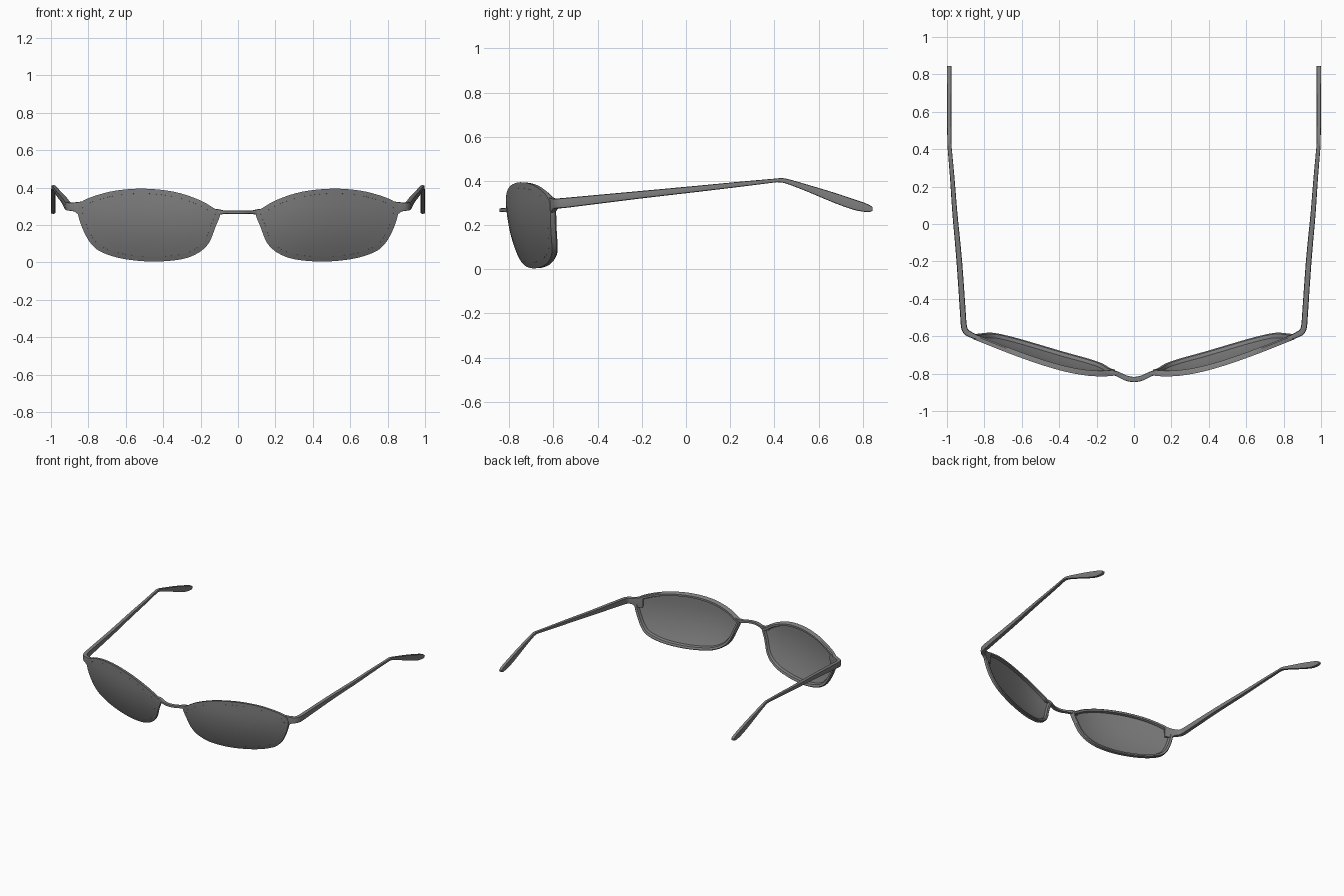
import bpy
from math import hypot
from mathutils import Vector

if "Cube" in bpy.data.objects:
    bpy.data.objects.remove(bpy.data.objects["Cube"])

grey = bpy.data.materials.new("smoke grey")
grey.use_nodes = True
grey.diffuse_color = (0.21, 0.21, 0.21, 1)
grey.node_tree.nodes["Principled BSDF"].inputs["Base Color"].default_value = (0.21, 0.21, 0.21, 1)


def make(name, verts, faces, mirror=True):
    mesh = bpy.data.meshes.new(name)
    mesh.from_pydata([tuple(v) for v in verts], [], faces)
    mesh.materials.append(grey)
    ob = bpy.data.objects.new(name, mesh)
    bpy.context.collection.objects.link(ob)
    bpy.ops.object.select_all(action='DESELECT')
    ob.select_set(True)
    bpy.context.view_layer.objects.active = ob
    bpy.ops.object.mode_set(mode='EDIT')
    bpy.ops.mesh.select_all(action='SELECT')
    bpy.ops.mesh.normals_make_consistent(inside=False)
    bpy.ops.object.mode_set(mode='OBJECT')
    bpy.ops.object.shade_smooth_by_angle(angle=0.6)
    if mirror:
        mod = ob.modifiers.new("mirror", 'MIRROR')
        mod.use_mirror_merge = False
    return ob


def spline(pts, steps, closed):
    """Catmull-Rom curve through points of any dimension."""
    n, out = len(pts), []
    get = (lambda i: pts[i % n]) if closed else (lambda i: pts[max(0, min(n - 1, i))])
    for i in range(n if closed else n - 1):
        a, b, c, d = (get(i + k) for k in (-1, 0, 1, 2))
        for s in range(steps):
            t = s / steps
            out.append([q + t / 2 * (r - p + t * (2 * p - 5 * q + 4 * r - u + t * (3 * (q - r) + u - p)))
                        for p, q, r, u in zip(a, b, c, d)])
    return out if closed else out + [list(pts[-1])]


def bridge(rings, size, loop=False):
    count = rings if loop else rings - 1
    return [(r * size + i, r * size + (i + 1) % size,
             (r + 1) % rings * size + (i + 1) % size, (r + 1) % rings * size + i)
            for r in range(count) for i in range(size)]


def sweep(name, stations, steps, mirror=True):
    """Loft a chamfered section; station = x, y, low z, high z, width."""
    path = spline(stations, steps, False)
    verts = []
    for i, (x, y, lo, hi, w) in enumerate(path):
        a, b = path[max(0, i - 1)], path[min(len(path) - 1, i + 1)]
        length = hypot(b[0] - a[0], b[1] - a[1])
        side = Vector((b[1] - a[1], a[0] - b[0], 0)) / length
        h = (hi - lo) / 2
        c = min(h, w / 2) * 0.4
        for u, v in ((1, 0), (1, 1), (0, 1), (-1, 1), (-1, 0), (-1, -1), (0, -1), (1, -1)):
            corner = 0.6 if u and v else 1
            verts.append(Vector((x, y, (lo + hi) / 2 + v * (h - c * (1 - corner)))) +
                         side * u * (w / 2 - c * (1 - corner)))
    faces = bridge(len(path), 8)
    faces += [tuple(range(8)), tuple(range(len(verts) - 8, len(verts)))]
    return make(name, verts, faces, mirror)


# Wrapped, swept-back surface shared by the lens and the rim
def surface(x, z, back=0.0):
    y = -0.957 + hypot(0.142, 0.45 * (x - 0.17)) + 0.8 * max(0, 0.32 - z) ** 2
    return Vector((x, y + back, z))


outline = spline([
    (.095, .262), (.13, .29), (.21, .335), (.34, .377), (.5, .394), (.65, .384), (.77, .354),
    (.84, .32), (.858, .275), (.835, .19), (.79, .105), (.73, .055), (.61, .018), (.45, .004),
    (.3, .017), (.21, .052), (.155, .105), (.12, .19)], 4, True)
N = len(outline)


def inset(d):
    pts = []
    for i, (x, z) in enumerate(outline):
        a, b = outline[i - 2], outline[(i + 2) % N]
        t = Vector((b[0] - a[0], b[1] - a[1])).normalized()
        pts.append((x + t.y * d, z - t.x * d))
    return pts


# Rim: closed ring, flush with the lens in front and deeper behind
rim = []
for d, back in ((.026, 0), (0, 0), (.002, .022), (.008, .03), (.022, .03), (.028, .014)):
    rim += [surface(x, z, back) for x, z in inset(d)]
make("rim", rim, bridge(6, N, True))

# Lens: concentric rings on the front and on the recessed back
cx, cz = 0.47, 0.2
scales = (0.02, 0.2, 0.4, 0.6, 0.8, 1)
edge = inset(.0262)
lens = []
for back, order in ((0, scales), (.013, scales[::-1])):
    for s in order:
        lens += [surface(cx + (x - cx) * s, cz + (z - cz) * s, back) for x, z in edge]
make("lens", lens, bridge(12, N) + [tuple(range(N)), tuple(range(11 * N, 12 * N))])

# Nose bridge arching forward between the rims
half = [(.15, -.800, .262, .288, .024), (.105, -.797, .254, .284, .026),
        (.07, -.811, .259, .277, .027), (.035, -.826, .259, .277, .028)]
sweep("nose_bridge", [(-p[0],) + p[1:] for p in half] + [(0, -.831, .259, .277, .028)] + half[::-1],
      4, mirror=False)

# End piece wrapping round the corner
sweep("end_piece", [(.80, -.622, .25, .335, .024), (.84, -.606, .25, .325, .026),
                    (.872, -.592, .27, .321, .03), (.897, -.577, .275, .321, .032),
                    (.908, -.553, .277, .323, .032), (.912, -.52, .281, .326, .031)], 4)

# Temple arm rising backwards to the bend
sweep("temple_arm", [(.912, -.52, .281, .326, .031), (.934, -.2, .321, .355, .03),
                     (.957, .05, .35, .378, .027), (.972, .25, .374, .397, .024),
                     (.986, .41, .394, .411, .022)], 3)

# Drooping ear tip, widening to a rounded end
sweep("ear_tip", [(.986, .41, .394, .411, .022), (.987, .45, .389, .411, .022),
                  (.988, .55, .351, .383, .023), (.988, .67, .301, .347, .024),
                  (.988, .76, .269, .317, .025), (.988, .81, .26, .3, .025),
                  (.988, .835, .26, .288, .025), (.988, .845, .267, .28, .022)], 3)
